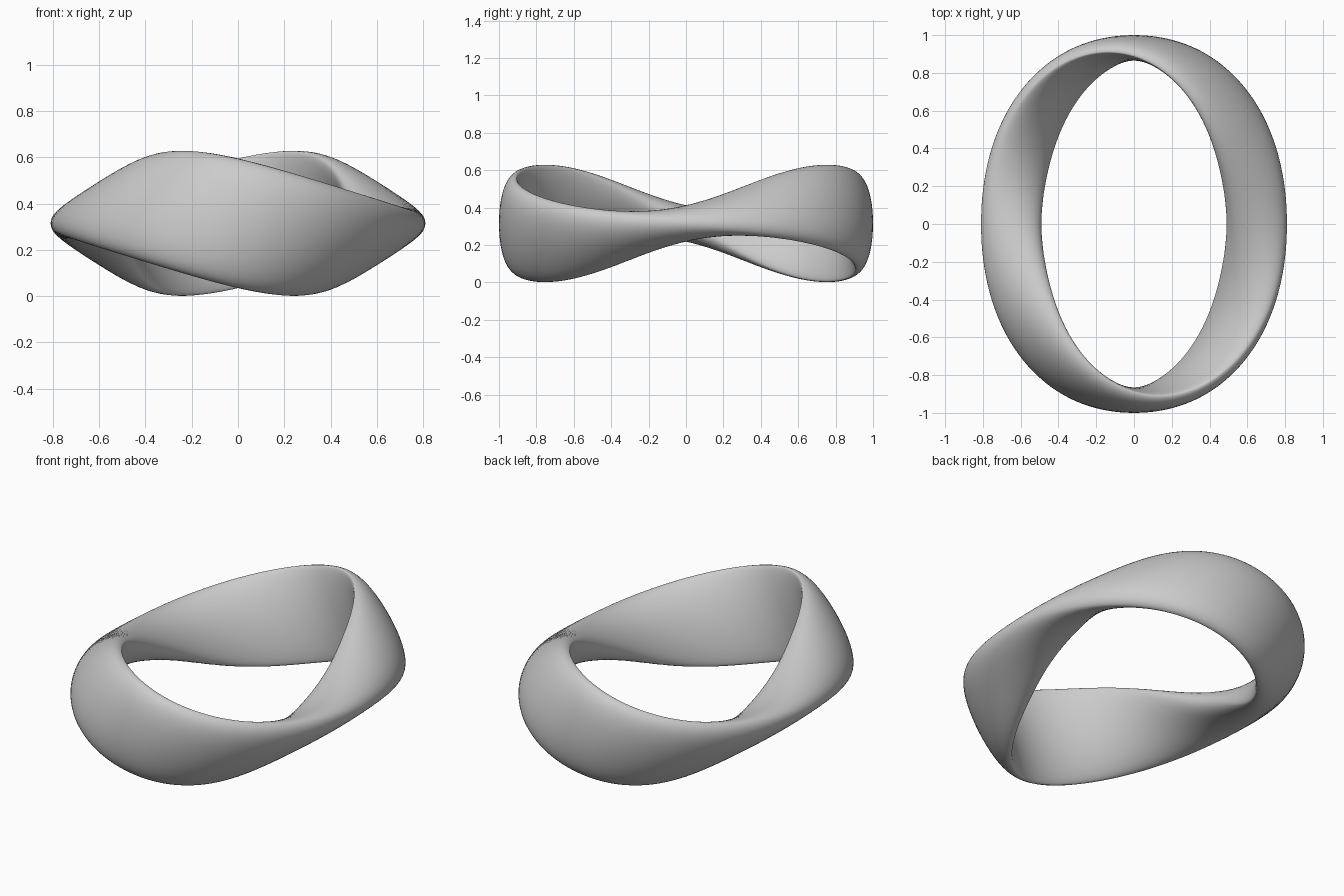
import bpy, bmesh
from math import sin, cos, pi
from mathutils import Vector

if "Cube" in bpy.data.objects:
    bpy.data.objects.remove(bpy.data.objects["Cube"])

RINGS, SIDES = 192, 48
MID_HEIGHT = 0.315


def rim(t):
    """Rim of the band: top at the front, outside at +x, bottom at the back, inside at -x."""
    return Vector((0.65 * cos(t) + 0.08 * (1 + cos(2 * t)),
                   0.89 * sin(t) + 0.10 * sin(2 * t),
                   -0.28 * sin(t) + 0.075 * sin(2 * t)))


def other_rim(t):
    """The second rim is the first one turned half way round z."""
    p = rim(t + pi)
    return Vector((-p.x, -p.y, p.z))


def middle(t):
    return (rim(t) + other_rim(t)) / 2


def bulge(t, side):
    """How far a face swells: full on the outside of the ring, nearly flat inside."""
    return 0.0813 - side * 0.0425 * sin(t) + 0.0137 * cos(2 * t)


def section(t):
    """Lens-shaped cross-section between the two rims."""
    half = (rim(t) - other_rim(t)) / 2
    tangent = middle(t + 0.01) - middle(t - 0.01)
    normal = tangent.cross(half).normalized()
    for j in range(SIDES):
        u = 2 * pi * j / SIDES
        side = 1 if sin(u) >= 0 else -1
        yield middle(t) + half * cos(u) + normal * bulge(t, side) * sin(u)


# Twisted band, one full turn round the ring
bm = bmesh.new()
loops = [[bm.verts.new(p + Vector((0, 0, MID_HEIGHT))) for p in section(2 * pi * i / RINGS)]
         for i in range(RINGS)]
for i in range(RINGS):
    a, b = loops[i], loops[(i + 1) % RINGS]
    for j in range(SIDES):
        k = (j + 1) % SIDES
        bm.faces.new((a[j], b[j], b[k], a[k]))
bmesh.ops.recalc_face_normals(bm, faces=bm.faces)
mesh = bpy.data.meshes.new("twisted_ring")
bm.to_mesh(mesh)
bm.free()
ring = bpy.data.objects.new("twisted_ring", mesh)
bpy.context.collection.objects.link(ring)

# Plain grey
grey = bpy.data.materials.new("plain_grey")
grey.use_nodes = True
colour = (0.6, 0.6, 0.6, 1)
grey.diffuse_color = colour
grey.node_tree.nodes["Principled BSDF"].inputs["Base Color"].default_value = colour
mesh.materials.append(grey)

# Smooth shading
mesh.shade_smooth()
